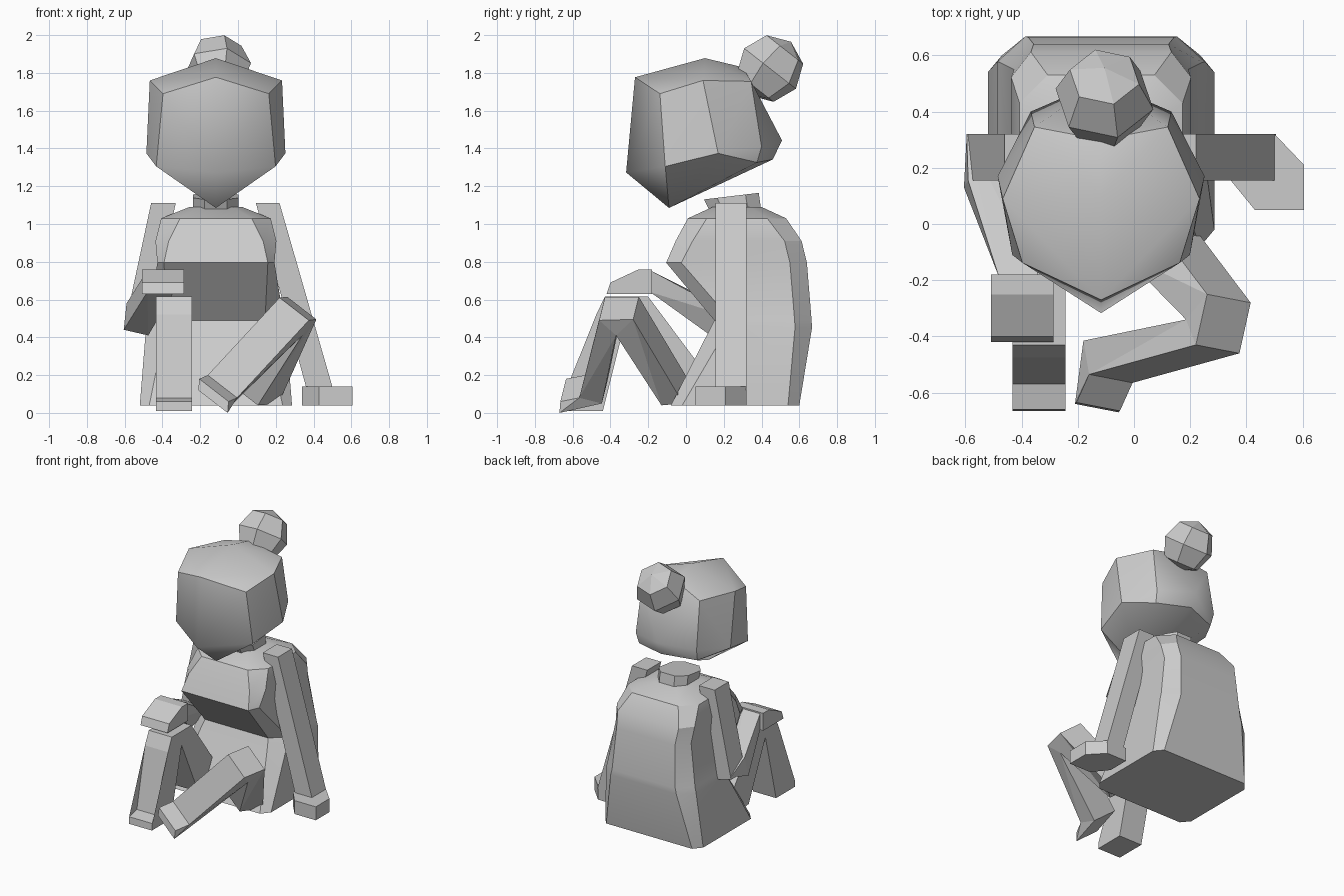
import bpy, bmesh, math
from mathutils import Vector, Matrix

if "Cube" in bpy.data.objects:
    bpy.data.objects.remove(bpy.data.objects["Cube"])

CX = -0.117  # body centre line


def finish(name, bm, smooth=None):
    bmesh.ops.recalc_face_normals(bm, faces=bm.faces)
    me = bpy.data.meshes.new(name)
    bm.to_mesh(me)
    bm.free()
    ob = bpy.data.objects.new(name, me)
    bpy.context.collection.objects.link(ob)
    if smooth:
        bpy.ops.object.select_all(action='DESELECT')
        ob.select_set(True)
        bpy.context.view_layer.objects.active = ob
        bpy.ops.object.shade_smooth_by_angle(angle=math.radians(smooth))
    return ob


def loft(name, rings, smooth=None):
    bm = bmesh.new()
    loops = [[bm.verts.new(p) for p in r] for r in rings]
    n = len(loops[0])
    for a, b in zip(loops, loops[1:]):
        for i in range(n):
            j = (i + 1) % n
            bm.faces.new((a[i], a[j], b[j], b[i]))
    caps = [bm.faces.new(loops[0]), bm.faces.new(loops[-1])]
    bmesh.ops.triangulate(bm, faces=caps)
    return finish(name, bm, smooth)


def slab(name, pts, w):
    """Extrude an outline along vector w."""
    w = Vector(w)
    return loft(name, [[Vector(p) for p in pts], [Vector(p) + w for p in pts]])


def hull(name, pts, smooth=None):
    bm = bmesh.new()
    for p in pts:
        bm.verts.new(p)
    bmesh.ops.convex_hull(bm, input=bm.verts)
    junk = [v for v in bm.verts if not v.link_faces]
    bmesh.ops.delete(bm, geom=junk, context='VERTS')
    return finish(name, bm, smooth)


def octagon(hx, y0, y1, z, cx, cy, fx=None, fy=None, tilt=0):
    """Ring with cut corners; fx, fy give a different cut at the front."""
    fx, fy = fx or cx, fy or cy
    pts = [(hx - fx, y0), (hx, y0 + fy), (hx, y1 - cy), (hx - cx, y1)]
    pts += [(-x, y) for x, y in reversed(pts)]
    return [(CX + x, y, z + tilt * (y - y0)) for x, y in pts]


# dress: half width, front, back, height, corner cuts
dress = [(.403, -.08, .60, .04, .05, .06), (.37, .13, .667, .45, .10, .09),
         (.36, .15, .665, .49, .10, .09), (.31, -.105, .64, .795, .07, .09, .035, .08),
         (.32, -.055, .612, .91, .07, .09, .07, .09), (.29, .01, .53, 1.03, .10, .10),
         (.14, .14, .40, 1.09, .05, .06)]
loft("dress", [octagon(*d) for d in dress], 25)

# neck
loft("neck", [octagon(.12, .13, .40, 1.06, .06, .07),
              octagon(.12, .095, .385, 1.13, .06, .07, tilt=.12)])

# head: faceted, mirrored about the centre line
mid = [(-.27, 1.777), (-.317, 1.273), (-.09, 1.085), (.10, 1.878),
       (.30, 1.83), (.508, 1.443), (.46, 1.342)]
side = [(.28, -.138, 1.69), (.316, -.11, 1.305), (.35, .09, 1.76), (.368, .17, 1.374),
        (.237, .345, 1.755), (.25, .40, 1.41), (.24, .376, 1.326)]
pts = [(CX, y, z) for y, z in mid]
pts += [(CX + s * x, y, z) for s in (-1, 1) for x, y, z in side]
head = hull("head", pts, 35)

# face blends smoothly across the middle and under the chin
me = head.data
for e in me.edges:
    ends = [me.vertices[i].co for i in e.vertices]
    if all(abs(c.x - CX) < .001 for c in ends) or any(c.y < -.3 for c in ends):
        e.use_edge_sharp = False

# hair bun, tipped back
bm = bmesh.new()
bmesh.ops.create_uvsphere(bm, u_segments=6, v_segments=4, radius=.18,
                          matrix=Matrix.Translation((-.105, .445, 1.823))
                          @ Matrix.Rotation(math.radians(-38), 4, 'X')
                          @ Matrix.Rotation(math.radians(15), 4, 'Z'))
finish("hair_bun", bm)

# straight arm with hand on the ground
slab("straight_arm", [(.095, .155, 1.11), (.22, .155, 1.11), (.505, .155, .12), (.365, .155, .12)],
     (0, .165, 0))
slab("ground_hand", [(x, y, .04) for x, y in
                     ((.34, .32), (.50, .32), (.605, .21), (.605, .05), (.43, .05), (.34, .16))],
     (0, 0, .10))

# bent arm with hand on the knee
slab("bent_upper_arm", [(-.46, .155, 1.11), (-.33, .155, 1.11), (-.465, .155, .45), (-.595, .155, .48)],
     (0, .165, 0))
hull("bent_forearm", [(-.595, .32, .50), (-.465, .32, .48), (-.605, .13, .44), (-.475, .13, .41),
                      (-.59, .155, .58), (-.46, .155, .56),
                      (-.48, -.19, .755), (-.34, -.19, .755), (-.48, -.19, .64), (-.34, -.19, .64)])
hand = [(-.42, .63), (-.40, .69), (-.25, .76), (-.18, .76), (-.18, .63)]
slab("knee_hand", [(-.508, y, z) for y, z in hand], (.222, 0, 0))

# upright leg
leg = [(.05, .28), (-.20, .615), (-.43, .615), (-.475, .52), (-.57, .08), (-.66, .06),
       (-.665, .01), (-.44, .01), (-.315, .51), (-.12, .09), (.05, .06)]
slab("upright_leg", [(-.433, y, z) for y, z in leg], (.19, 0, 0))

# leg folded across the front
slab("folded_leg", [(.06, .015, .17), (.26, -.25, .615), (.22, -.43, .61), (-.16, -.535, .20),
                    (-.205, -.635, .18), (-.21, -.64, .12), (-.18, -.415, .17),
                    (.185, -.34, .53), (-.05, -.10, .16)], (.155, -.03, -.12))
